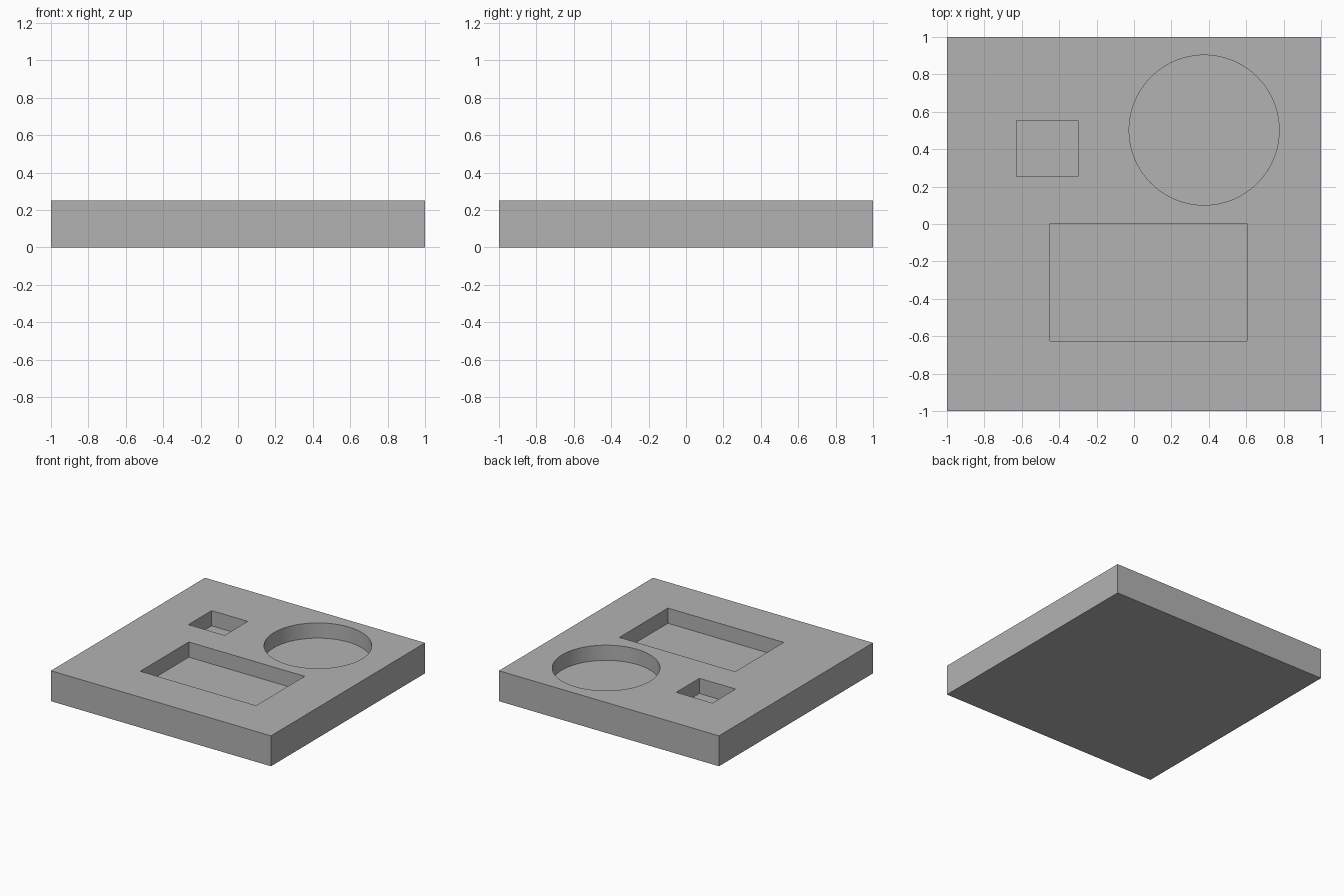
import bpy

cube = bpy.data.objects.get("Cube")
if cube:
    bpy.data.objects.remove(cube, do_unlink=True)

HEIGHT = 0.25
DEPTH = 0.125
SHADE = 0.45

# Single plain grey
grey = bpy.data.materials.new("plain grey")
grey.use_nodes = True
colour = (SHADE, SHADE, SHADE, 1)
grey.diffuse_color = colour
grey.node_tree.nodes["Principled BSDF"].inputs["Base Color"].default_value = colour


def box(name, x0, x1, y0, y1, z0, z1):
    bpy.ops.mesh.primitive_cube_add(
        size=1, location=((x0 + x1) / 2, (y0 + y1) / 2, (z0 + z1) / 2))
    obj = bpy.context.object
    obj.name = name
    obj.scale = (x1 - x0, y1 - y0, z1 - z0)
    bpy.ops.object.transform_apply(location=False, rotation=False, scale=True)
    obj.data.materials.append(grey)
    return obj


def pocket(name, x0, x1, y0, y1):
    return box(name, x0, x1, y0, y1, HEIGHT - DEPTH, HEIGHT + DEPTH)


# Square slab
slab = box("slab", -1, 1, -1, 1, 0, HEIGHT)

# Cutters for the three blind pockets
cutters = [
    pocket("large_pocket_cutter", -0.45, 0.603, -0.626, 0.004),
    pocket("small_pocket_cutter", -0.628, -0.299, 0.253, 0.554),
]
bpy.ops.mesh.primitive_cylinder_add(
    vertices=96, radius=0.401, depth=2 * DEPTH, location=(0.375, 0.502, HEIGHT))
round_cutter = bpy.context.object
round_cutter.name = "round_pocket_cutter"
round_cutter.data.materials.append(grey)
cutters.append(round_cutter)

# Cut the pockets, then drop the cutters
bpy.ops.object.select_all(action="DESELECT")
slab.select_set(True)
bpy.context.view_layer.objects.active = slab
for cutter in cutters:
    cutter.hide_render = True
    cut = slab.modifiers.new(cutter.name, "BOOLEAN")
    cut.operation = "DIFFERENCE"
    cut.solver = "EXACT"
    cut.object = cutter
    bpy.ops.object.modifier_apply(modifier=cut.name)
    bpy.data.objects.remove(cutter, do_unlink=True)

# Smooth round wall, sharp edges elsewhere
bpy.ops.object.shade_smooth_by_angle()
